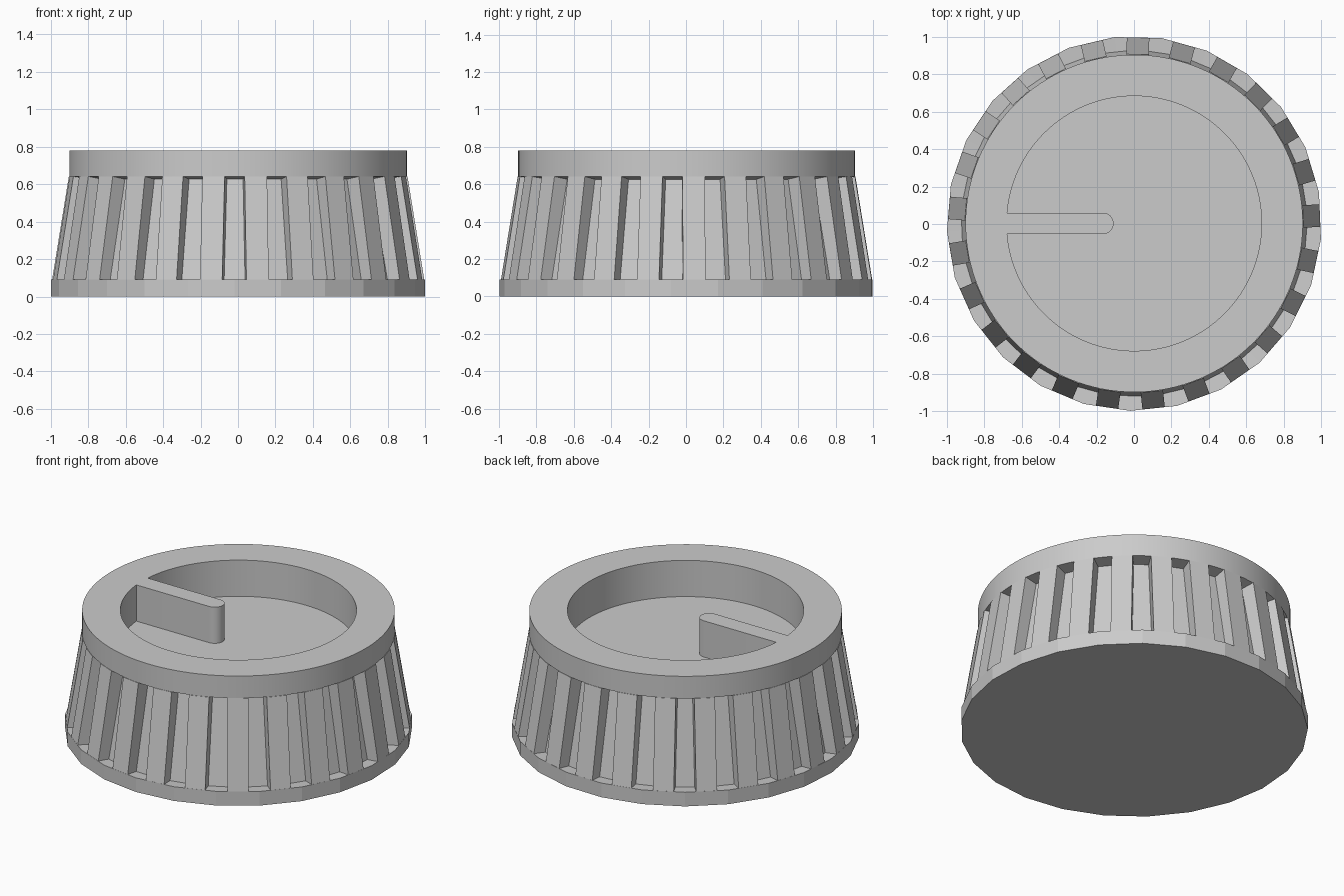
import bpy, bmesh, math
from math import sin, cos, pi, radians

if "Cube" in bpy.data.objects:
    bpy.data.objects.remove(bpy.data.objects["Cube"])

N = 25                      # number of ribs
STEP = 2 * pi / N
PHASE = radians(2.4)        # angle of the first rib
CENTRE = (0.001, 0.003, 0)
C = cos(STEP / 2)


def make(name, bm, smooth=False):
    bmesh.ops.recalc_face_normals(bm, faces=bm.faces)
    mesh = bpy.data.meshes.new(name)
    bm.to_mesh(mesh)
    bm.free()
    ob = bpy.data.objects.new(name, mesh)
    ob.location = CENTRE
    bpy.context.collection.objects.link(ob)
    if smooth:
        bpy.ops.object.select_all(action='DESELECT')
        ob.select_set(True)
        bpy.context.view_layer.objects.active = ob
        bpy.ops.object.shade_smooth_by_angle(angle=radians(30))
    return ob


def lathe(bm, rows, count, phase=0.0):
    """Rows are (radius at even columns, radius at odd columns, z)."""
    rings = []
    for even, odd, z in rows:
        ring = []
        for i in range(count):
            a = phase + 2 * pi * i / count
            r = odd if i % 2 else even
            ring.append(bm.verts.new((r * cos(a), r * sin(a), z)))
        rings.append(ring)
    for a, b in zip(rings, rings[1:]):
        for i in range(count):
            j = (i + 1) % count
            bm.faces.new((a[i], a[j], b[j], b[i]))
    return rings


# Faceted skirt: 25-sided foot plus the tapered groove floor above it
bm = bmesh.new()
rings = lathe(bm, [(C, 1.0, 0), (C, 1.0, 0.09),
                   (0.92 / C, 0.92, 0.085), (0.82 / C, 0.82, 0.626)], 2 * N, PHASE)
bm.faces.new(rings[0])
make("skirt", bm)

# Flat tapered grip ribs
bm = bmesh.new()
W = 0.06
for k in range(N):
    a = PHASE + k * STEP
    corners = []
    for z, outer, inner in ((0.085, C, 0.90), (0.64, 0.902, 0.80)):
        for r, t in ((outer, -W), (outer, W), (inner, W), (inner, -W)):
            corners.append(bm.verts.new((r * cos(a) - t * sin(a),
                                         r * sin(a) + t * cos(a), z)))
    lo, hi = corners[:4], corners[4:]
    bm.faces.new(lo)
    bm.faces.new(hi)
    for i in range(4):
        j = (i + 1) % 4
        bm.faces.new((lo[i], lo[j], hi[j], hi[i]))
make("grip_ribs", bm)

# Smooth top collar with the round recess
bm = bmesh.new()
profile = [(0.82, 0.626), (0.90, 0.64), (0.90, 0.78), (0.68, 0.78), (0.68, 0.55)]
rings = lathe(bm, [(r, r, z) for r, z in profile], 128)
bm.faces.new(rings[-1])
make("collar", bm, True)

# Pointer bar in the recess, round tip towards the middle
bm = bmesh.new()
H = 0.057
tip = [(-0.11 - H + H * cos(t), H * sin(t))
       for t in (-pi / 2 + pi * i / 16 for i in range(17))]
e = math.asin(H / 0.68)
heel = [(-0.68 * cos(t), 0.68 * sin(t)) for t in (e - e * i / 2 for i in range(5))]
outline = tip + heel
top = [bm.verts.new((x, y, 0.78)) for x, y in outline]
low = [bm.verts.new((x, y, 0.55)) for x, y in outline]
bm.faces.new(top)
bm.faces.new(low)
for i in range(len(top)):
    j = (i + 1) % len(top)
    bm.faces.new((top[i], top[j], low[j], low[i]))
make("pointer", bm, True)
